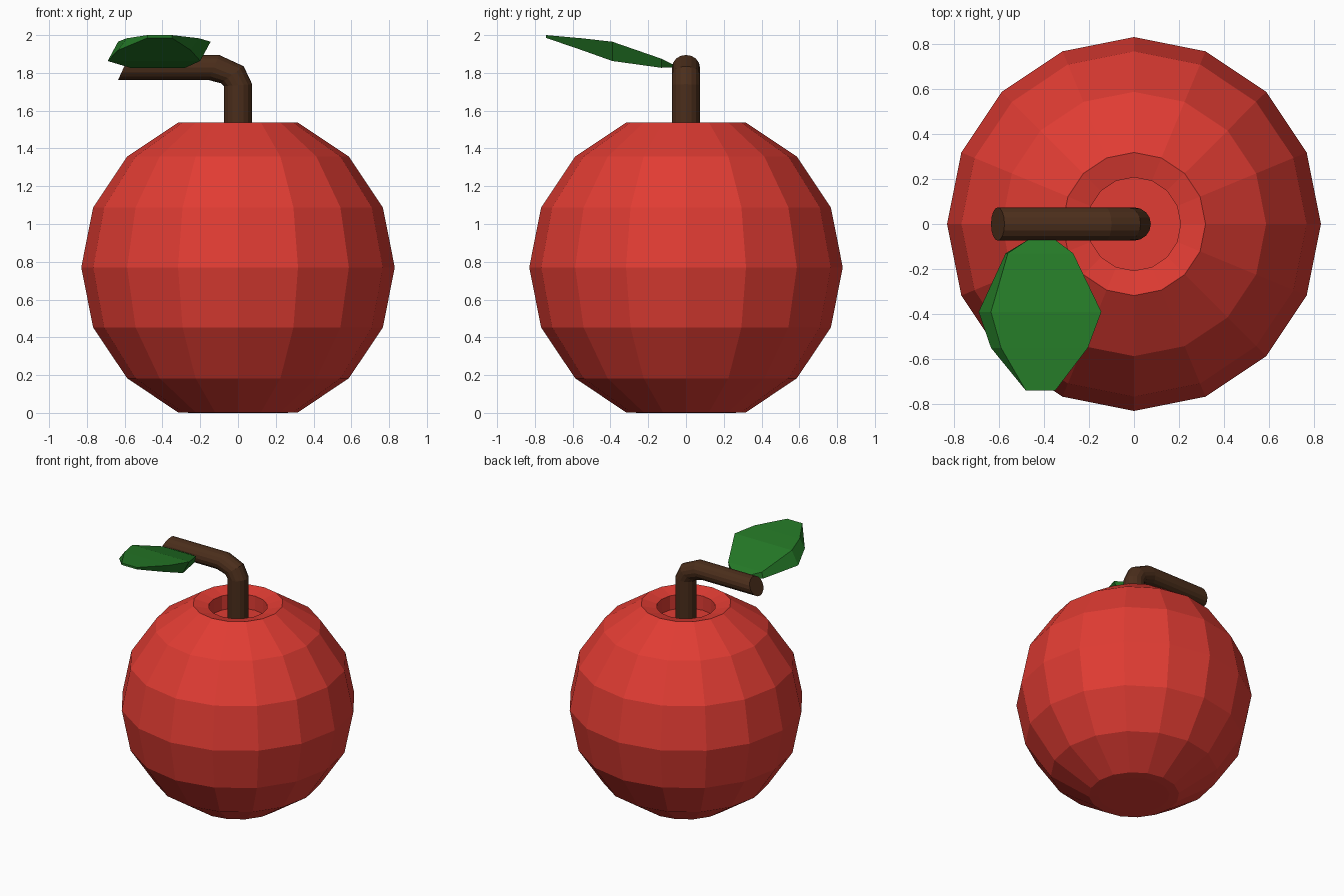
import bpy, bmesh
from math import sin, cos, pi
from mathutils import Vector

if "Cube" in bpy.data.objects:
    bpy.data.objects.remove(bpy.data.objects["Cube"])


def material(name, color):
    m = bpy.data.materials.new(name)
    m.diffuse_color = (*color, 1)
    m.use_nodes = True
    m.node_tree.nodes["Principled BSDF"].inputs["Base Color"].default_value = m.diffuse_color
    return m


def loft(name, rings, mat):
    """Skin a list of equal-length point rings and cap both ends."""
    bm = bmesh.new()
    loops = [[bm.verts.new(p) for p in ring] for ring in rings]
    n = len(loops[0])
    for a, b in zip(loops, loops[1:]):
        for i in range(n):
            j = (i + 1) % n
            bm.faces.new((a[i], a[j], b[j], b[i]))
    bm.faces.new(loops[0])
    bm.faces.new(loops[-1])
    bmesh.ops.recalc_face_normals(bm, faces=bm.faces)
    me = bpy.data.meshes.new(name)
    bm.to_mesh(me)
    bm.free()
    me.materials.append(mat)
    ob = bpy.data.objects.new(name, me)
    bpy.context.collection.objects.link(ob)
    return ob


red = material("red_skin", (0.75, 0.045, 0.033))
brown = material("brown_bark", (0.07, 0.027, 0.011))
green = material("green_leaf", (0.018, 0.19, 0.02))

# Fruit: 16-sided low-poly sphere, with a sunken well around the stem
R, SIDES, MID = 0.83, 16, 0.77
profile = [(0.25, 0.0)]
profile += [(R * sin(k * pi / 8), MID - R * cos(k * pi / 8)) for k in range(1, 8)]
profile += [(0.207, 1.51), (0.207, 1.40)]
loft("fruit_body",
     [[(r * cos(2 * pi * i / SIDES), r * sin(2 * pi * i / SIDES), z)
       for i in range(SIDES)] for r, z in profile], red)

# Stem: rings given by their inner and outer (x, z) points along the bend
bend = [((-0.075, 1.38), (0.075, 1.38)),
        ((-0.075, 1.73), (0.075, 1.74)),
        ((-0.09, 1.745), (0.03, 1.835)),
        ((-0.155, 1.762), (-0.10, 1.895)),
        ((-0.635, 1.762), (-0.575, 1.895))]
rings = []
for inner, outer in bend:
    a, b = Vector((inner[0], 0, inner[1])), Vector((outer[0], 0, outer[1]))
    mid, half = (a + b) / 2, (b - a) / 2
    rings.append([mid + half * cos(2 * pi * i / SIDES)
                  + Vector((0, 0.074 * sin(2 * pi * i / SIDES), 0))
                  for i in range(SIDES)])
loft("stem", rings, brown)

# Leaf: (y, left x, right x, top z, bottom z, sideways lean of the underside)
stations = [(-0.07, -0.47, -0.35, 1.845, 1.83, 0.0),
            (-0.13, -0.56, -0.27, 1.875, 1.827, -0.01),
            (-0.39, -0.635, -0.145, 1.965, 1.863, -0.055),
            (-0.55, -0.59, -0.205, 1.983, 1.92, -0.045),
            (-0.74, -0.48, -0.35, 2.0, 1.985, 0.0)]
loft("leaf",
     [[(xl, y, zt), (xr, y, zt), (xr + s, y, zb), (xl + s, y, zb)]
      for y, xl, xr, zt, zb, s in stations], green)
